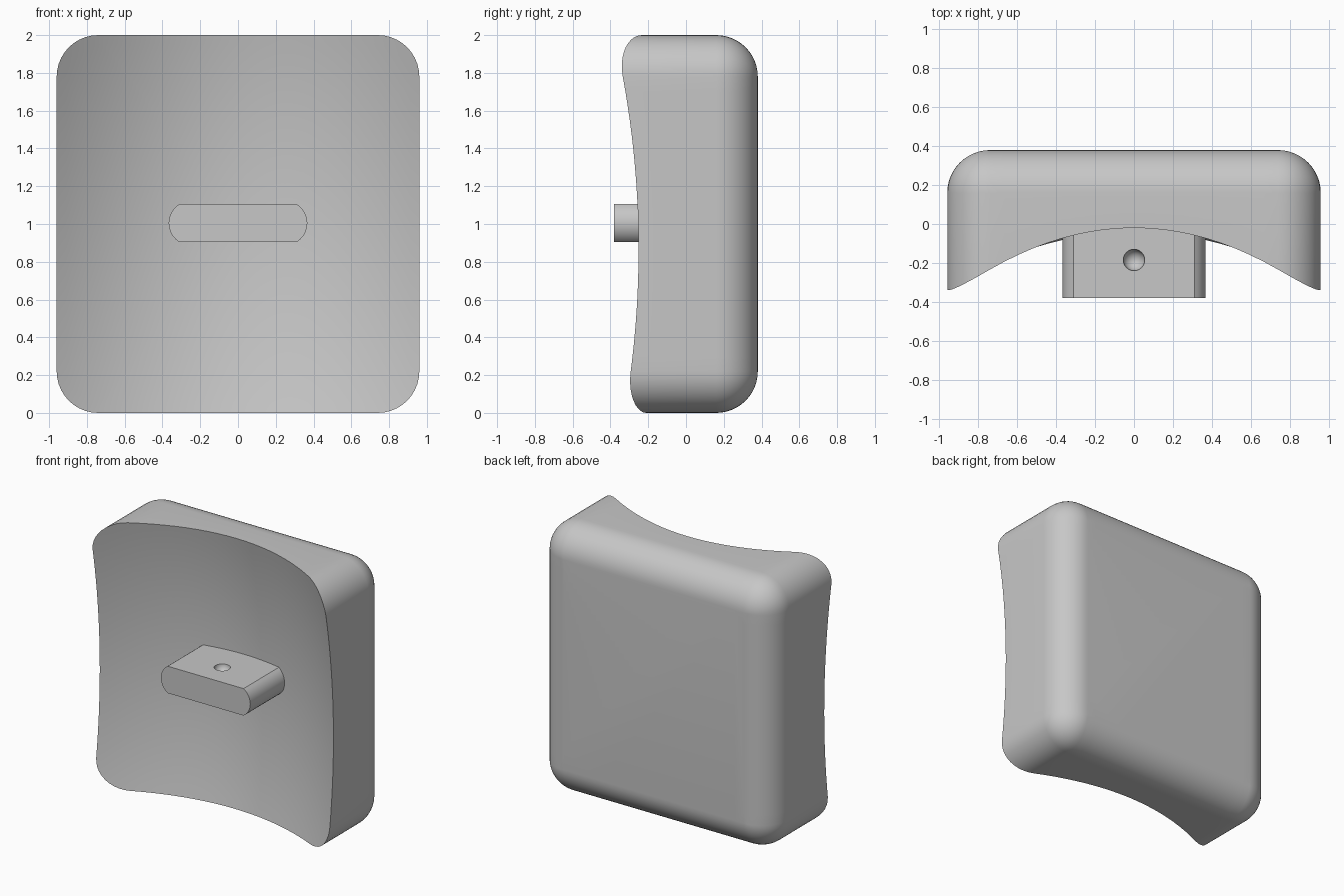
import bpy, bmesh, math
from mathutils import Vector

if "Cube" in bpy.data.objects:
    bpy.data.objects.remove(bpy.data.objects["Cube"], do_unlink=True)

grey = bpy.data.materials.new("light_grey")
grey.use_nodes = True
GREY = (0.57, 0.57, 0.57, 1)
grey.diffuse_color = GREY
grey.node_tree.nodes["Principled BSDF"].inputs["Base Color"].default_value = GREY

HALF_W, HALF_H, RADIUS, BACK = 0.96, 1.0, 0.22, 0.38


def finish(name, bm):
    bmesh.ops.remove_doubles(bm, verts=bm.verts, dist=1e-5)
    bmesh.ops.recalc_face_normals(bm, faces=bm.faces)
    mesh = bpy.data.meshes.new(name)
    bm.to_mesh(mesh)
    bm.free()
    mesh.materials.append(grey)
    obj = bpy.data.objects.new(name, mesh)
    bpy.context.collection.objects.link(obj)
    return obj


def smooth(obj, angle=30):
    bpy.ops.object.select_all(action='DESELECT')
    obj.select_set(True)
    bpy.context.view_layer.objects.active = obj
    bpy.ops.object.shade_smooth_by_angle(angle=math.radians(angle))


def outline(radius, arc=10, side=20):
    """Rounded rectangle in x, z; its corner centres stay fixed."""
    cx, cz = HALF_W - RADIUS, HALF_H - RADIUS
    pts = []
    for k, (sx, sz) in enumerate([(1, 1), (-1, 1), (-1, -1), (1, -1)]):
        for i in range(arc + 1):
            a = math.pi / 2 * (k + i / arc)
            pts.append(Vector((sx * cx + radius * math.cos(a), sz * cz + radius * math.sin(a))))
        nxt = [(-1, 1), (-1, -1), (1, -1), (1, 1)][k]
        a = math.pi / 2 * (k + 1)
        end = Vector((nxt[0] * cx + radius * math.cos(a), nxt[1] * cz + radius * math.sin(a)))
        start = pts[-1].copy()
        pts += [start.lerp(end, i / side) for i in range(1, side)]
    return pts


def dish(x, z):
    """Depth of the hollow front, tighter across than up."""
    return 0.07 - 0.1 * (z - 1.05) ** 2 - (0.31 + 0.04 * z) * x * x


# Body: back fillet, straight wall, then the dished front in shrinking rings
bm = bmesh.new()
rings = []
STEPS = 12
for i in range(STEPS + 1):
    a = math.pi / 2 * i / STEPS
    y = BACK - RADIUS + RADIUS * math.cos(a)
    rings.append([(p.x, y, p.y + HALF_H) for p in outline(RADIUS * math.sin(a))])
edge = outline(RADIUS)
for i in range(20):
    pts = [p * (1 - i / 20) for p in edge]
    rings.append([(p.x, dish(p.x, p.y + HALF_H), p.y + HALF_H) for p in pts])
loops = [[bm.verts.new(c) for c in ring] for ring in rings]
n = len(edge)
for lo, hi in zip(loops, loops[1:]):
    for j in range(n):
        k = (j + 1) % n
        bm.faces.new((lo[j], lo[k], hi[k], hi[j]))
bm.faces.new(loops[0])
centre = bm.verts.new((0, dish(0, HALF_H), HALF_H))
for j in range(n):
    bm.faces.new((loops[-1][j], loops[-1][(j + 1) % n], centre))
bmesh.ops.dissolve_degenerate(bm, dist=1e-5, edges=bm.edges)
smooth(finish("body", bm))

# Tongue: flat bar with bowed ends, standing out of the hollow
bm = bmesh.new()
THICK, BOW, REACH = 0.1, 0.118, 0.367
sweep = math.asin(THICK / BOW)
profile = []
for s in (1, -1):
    for i in range(13):
        a = sweep * (i / 6 - 1)
        profile.append((s * (REACH - BOW + BOW * math.cos(a)), s * BOW * math.sin(a)))
face = bm.faces.new([bm.verts.new((x, -0.38, z + 1.005)) for x, z in profile])
ext = bmesh.ops.extrude_face_region(bm, geom=[face])
bmesh.ops.translate(bm, vec=(0, 0.53, 0),
                    verts=[v for v in ext["geom"] if isinstance(v, bmesh.types.BMVert)])
tongue = finish("tongue", bm)

# Round dimples on the tongue's upper and lower faces
for s in (1, -1):
    bm = bmesh.new()
    bmesh.ops.create_uvsphere(bm, u_segments=32, v_segments=16, radius=0.055)
    bmesh.ops.translate(bm, vec=(0, -0.185, 1.005 + s * THICK), verts=bm.verts)
    cutter = finish("dimple_cutter", bm)
    cutter.hide_render = True
    mod = tongue.modifiers.new("dimple", 'BOOLEAN')
    mod.operation, mod.solver, mod.object = 'DIFFERENCE', 'EXACT', cutter
    bpy.context.view_layer.objects.active = tongue
    bpy.ops.object.modifier_apply(modifier="dimple")
    bpy.data.objects.remove(cutter, do_unlink=True)
smooth(tongue)
